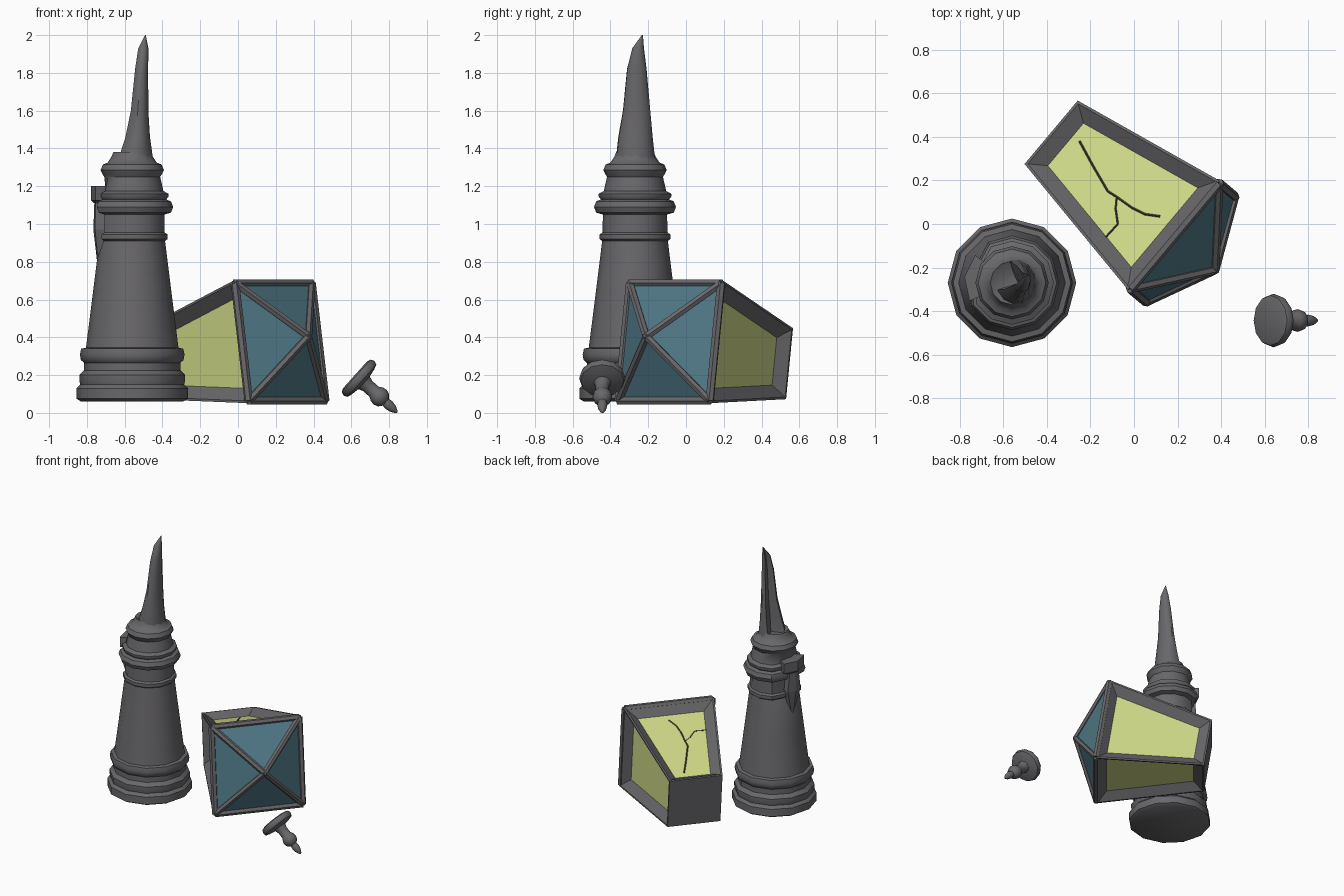
import bpy, bmesh, math
from mathutils import Vector, Matrix

if "Cube" in bpy.data.objects:
    bpy.data.objects.remove(bpy.data.objects["Cube"])


def material(name, rgb):
    m = bpy.data.materials.new(name)
    m.diffuse_color = (*rgb, 1)
    m.use_nodes = True
    m.node_tree.nodes["Principled BSDF"].inputs["Base Color"].default_value = m.diffuse_color
    return m


METAL = material("dark_metal", (0.14, 0.135, 0.145))
YELLOW = material("yellow_glass", (0.64, 0.71, 0.25))
BLUE = material("blue_glass", (0.08, 0.19, 0.24))
CRACK = material("crack_dark", (0.07, 0.08, 0.04))


def finish(name, bm, mats, smooth=None):
    bmesh.ops.recalc_face_normals(bm, faces=bm.faces)
    me = bpy.data.meshes.new(name)
    bm.to_mesh(me)
    bm.free()
    for m in mats:
        me.materials.append(m)
    ob = bpy.data.objects.new(name, me)
    bpy.context.collection.objects.link(ob)
    if smooth:
        bpy.ops.object.select_all(action='DESELECT')
        ob.select_set(True)
        bpy.context.view_layer.objects.active = ob
        bpy.ops.object.shade_smooth_by_angle(angle=math.radians(smooth))
    return ob


def loft(bm, sections):
    """Skin a list of equal-length point rings and cap both ends."""
    rings = [[bm.verts.new(p) for p in s] for s in sections]
    for a, b in zip(rings, rings[1:]):
        for i in range(len(a)):
            j = (i + 1) % len(a)
            bm.faces.new((a[i], a[j], b[j], b[i]))
    bm.faces.new(rings[0][::-1])
    bm.faces.new(rings[-1])


def polar(r, deg, z):
    a = math.radians(deg)
    return Vector((r * math.cos(a), r * math.sin(a), z))


def lathe(bm, profile, n):
    loft(bm, [[polar(r, 360 * i / n, z) for i in range(n)] for r, z in profile])


def rod(bm, a, b, r, n=6):
    d = (b - a).normalized()
    m = d.to_track_quat('Z', 'Y').to_matrix()
    loft(bm, [[p + m @ polar(r, 360 * i / n, 0) for i in range(n)] for p in (a, b)])


# Turned post, with a dent in its left side below the break
POST = Vector((-0.56, -0.27, 0))
profile = [(0.27, 0.06), (0.295, 0.075), (0.295, 0.13), (0.275, 0.15), (0.28, 0.17),
           (0.28, 0.20), (0.255, 0.225), (0.255, 0.265), (0.272, 0.28), (0.277, 0.31),
           (0.27, 0.34), (0.245, 0.345), (0.225, 0.5), (0.205, 0.66), (0.185, 0.82),
           (0.174, 0.91), (0.187, 0.92), (0.187, 0.945), (0.172, 0.955), (0.17, 1.05),
           (0.205, 1.06), (0.217, 1.09), (0.205, 1.12), (0.18, 1.13), (0.192, 1.145),
           (0.192, 1.16), (0.165, 1.175), (0.148, 1.25), (0.155, 1.26), (0.168, 1.285),
           (0.155, 1.315), (0.13, 1.325), (0.11, 1.355), (0.10, 1.38), (0.05, 1.35)]
bm = bmesh.new()
lathe(bm, profile, 12)
for v in bm.verts:
    az = math.degrees(math.atan2(v.co.y, v.co.x)) % 360
    if 0.9 < v.co.z < 1.2 and 145 < az < 185:
        v.co.x *= 0.85
        v.co.y *= 0.85
bmesh.ops.translate(bm, verts=bm.verts, vec=POST)
finish("post", bm, [METAL], 40)

# Broken collar fragment hanging on the post
bm = bmesh.new()
parts = [(0.79, 167, 172, 0.18), (0.97, 153, 190, 0.20), (1.11, 158, 185, 0.195),
         (1.125, 143, 203, 0.212), (1.20, 143, 203, 0.212)]
loft(bm, [[polar(0.12, a, z), polar(r, a, z), polar(r + 0.008, (a + b) / 2, z),
           polar(r, b, z), polar(0.12, b, z)] for z, a, b, r in parts])
bmesh.ops.translate(bm, verts=bm.verts, vec=POST)
finish("collar_fragment", bm, [METAL])

# Splintered spike: a crescent section, open to the back left
bm = bmesh.new()
boxes = [(1.30, -0.66, -0.45, -0.375, -0.155), (1.37, -0.63, -0.452, -0.37, -0.165),
         (1.46, -0.60, -0.465, -0.36, -0.175), (1.60, -0.57, -0.474, -0.335, -0.188),
         (1.82, -0.547, -0.475, -0.313, -0.208), (1.93, -0.53, -0.474, -0.285, -0.222),
         (2.0, -0.492, -0.488, -0.234, -0.228)]
shape = [polar(1, a, 0) for a in range(-160, 111, 30)] + [Vector((0.15, -0.05, 0))]
loft(bm, [[((x0 + x1) / 2 + p.x * (x1 - x0) / 2, (y0 + y1) / 2 + p.y * (y1 - y0) / 2, z)
           for p in shape] for z, x0, x1, y0, y1 in boxes])
finish("broken_spike", bm, [METAL], 40)

# Lantern frame of reference: u across, w up, n towards the blue point
u = Vector((0.643, 0.766, 0)).normalized()
n = Vector((0.757, -0.635, 0.15)).normalized()
n = (n - u * n.dot(u)).normalized()
w = n.cross(u)
w = w if w.z > 0 else -w
C = Vector((0.22, -0.083, 0.375))


def loc(a, b, c):
    return C + u * a + w * b + n * c


def square(h, c):
    return [loc(a * h, b * h, c) for a, b in ((-1, -1), (1, -1), (1, 1), (-1, 1))]


# Tapered housing with four sunken yellow panes
bm = bmesh.new()
loft(bm, [square(0.19, -0.764), square(0.327, 0)])
bmesh.ops.recalc_face_normals(bm, faces=bm.faces)
bm.normal_update()
sides = [f for f in bm.faces if abs(f.normal.dot(n)) < 0.7]
bmesh.ops.inset_individual(bm, faces=sides, thickness=0.012, use_even_offset=True)
bmesh.ops.inset_individual(bm, faces=sides, thickness=0.063, depth=-0.05,
                           use_even_offset=True)
for f in sides:
    f.material_index = 1
bm.normal_update()
top = max(sides, key=lambda f: f.normal.z)
top_n, top_c = top.normal.copy(), top.calc_center_median()
finish("lantern_housing", bm, [METAL, YELLOW])

# Cracks laid on the upper pane
bm = bmesh.new()
cracks = [[(-0.25, 0.38), (-0.19, 0.27), (-0.12, 0.15), (-0.08, 0.125), (-0.01, 0.075),
           (0.05, 0.045), (0.12, 0.035)],
          [(-0.08, 0.125), (-0.085, 0.07), (-0.075, 0.0), (-0.13, -0.06)]]
for path in cracks:
    pts = [Vector((x, y, top_c.z - ((x - top_c.x) * top_n.x + (y - top_c.y) * top_n.y)
                   / top_n.z + 0.001)) for x, y in path]
    for a, b in zip(pts, pts[1:]):
        rod(bm, a, b, 0.005, 4)
finish("pane_cracks", bm, [CRACK])

# Blue glass pyramid
bm = bmesh.new()
base = [bm.verts.new(p) for p in square(0.322, 0.001)]
tip = bm.verts.new(loc(0, 0, 0.2))
for i in range(4):
    bm.faces.new((base[i], base[(i + 1) % 4], tip))
bm.faces.new(base[::-1])
finish("blue_panes", bm, [BLUE])

# Glazing bars along the pyramid edges
bm = bmesh.new()
corners, apex = square(0.315, 0.004), loc(0, 0, 0.2)
for i in range(4):
    rod(bm, corners[i], corners[(i + 1) % 4], 0.023)
    rod(bm, corners[i], apex, 0.021)
bmesh.ops.create_icosphere(bm, subdivisions=1, radius=0.024,
                           matrix=Matrix.Translation(apex))
finish("glazing_bars", bm, [METAL])

# Fallen finial: a disc, a stem, a bead and a point
bm = bmesh.new()
lathe(bm, [(0.095, 0), (0.115, 0.008), (0.123, 0.028), (0.115, 0.048), (0.09, 0.056),
           (0.045, 0.064), (0.036, 0.09), (0.036, 0.135), (0.048, 0.155), (0.052, 0.178),
           (0.044, 0.202), (0.024, 0.218), (0.027, 0.24), (0.022, 0.268),
           (0.01, 0.292), (0.003, 0.3)], 12)
axis = Vector((0.744, 0, -0.668))
bmesh.ops.transform(bm, verts=bm.verts, matrix=Matrix.Translation((0.62, -0.443, 0.202))
                    @ axis.to_track_quat('Z', 'Y').to_matrix().to_4x4())
finish("finial", bm, [METAL], 45)
